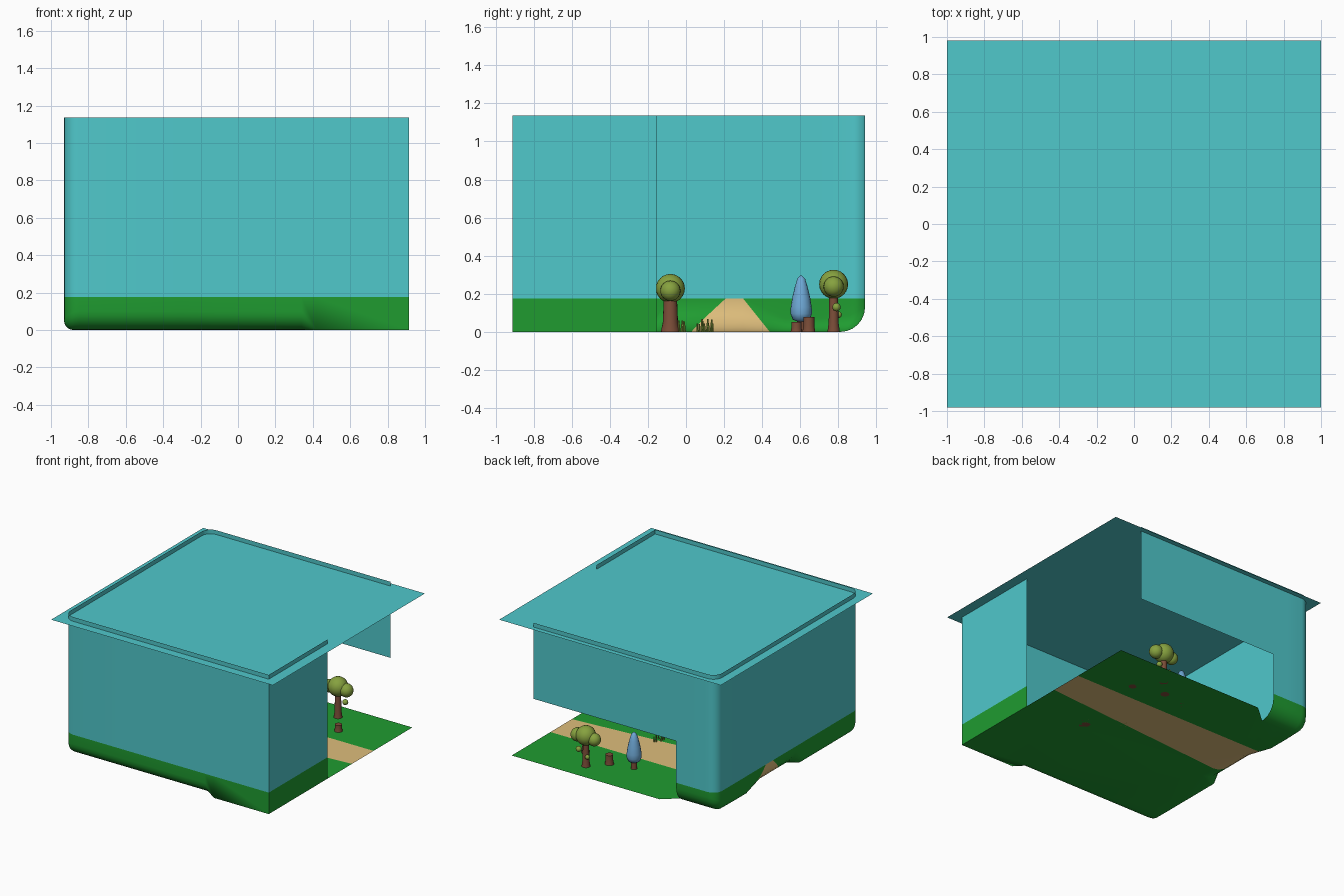
import bpy, bmesh, math, random
from mathutils import Vector

if "Cube" in bpy.data.objects:
    bpy.data.objects.remove(bpy.data.objects["Cube"])

random.seed(4)


def mat(name, r, g, b):
    m = bpy.data.materials.new(name)
    m.diffuse_color = (r, g, b, 1)
    m.use_nodes = True
    m.node_tree.nodes["Principled BSDF"].inputs["Base Color"].default_value = m.diffuse_color
    return m


SKY = mat("sky_blue", .08, .58, .6)
GRASS = mat("ground_green", .014, .33, .03)
SAND = mat("path_sand", .73, .51, .2)
LEAF = mat("leaf_olive", .24, .36, .05)
BARK = mat("bark_brown", .2, .075, .04)
PINE = mat("pine_blue", .16, .4, .68)


def finish(bm, name, mats, angle=40):
    me = bpy.data.meshes.new(name)
    bm.to_mesh(me)
    bm.free()
    ob = bpy.data.objects.new(name, me)
    bpy.context.collection.objects.link(ob)
    for m in mats:
        me.materials.append(m)
    bpy.ops.object.select_all(action='DESELECT')
    ob.select_set(True)
    bpy.context.view_layer.objects.active = ob
    bpy.ops.object.shade_smooth_by_angle(angle=math.radians(angle))
    return ob


# Wall plan: right stub, front, left, back stub
X0, X1, Y0, Y1, R = -.93, .915, -.91, .94, .08
GREEN_TOP, TOP, LINTEL = .175, 1.135, .515


def arc(cx, cy, a0, a1, n=6):
    return [(cx + R * math.cos(math.radians(a0 + (a1 - a0) * i / n)),
             cy + R * math.sin(math.radians(a0 + (a1 - a0) * i / n))) for i in range(n + 1)]


plan = [(X1, -.155), (X1, Y0), (.42, Y0), (.34, Y0), (-.3, Y0)]
plan += arc(X0 + R, Y0 + R, 270, 180)
plan += [(X0, y) for y in (-.7, -.5, -.17, -.1, .1, .3, .4, .52, .7)]
plan += arc(X0 + R, Y1 - R, 180, 90) + [(-.7, Y1), (-.57, Y1)]


# Curve radius between floor and wall along the plan
def inner(x, y):
    left = .05 if y < -.15 else .18 if y < .35 else .13 if y < .45 else .07
    front = .1 if x < .4 else 0
    return Vector((max(x, X0 + left), min(max(y, Y0 + front), Y1 - .13), 0))


# Ground with curved-up edges, cut into grass and path
bm = bmesh.new()
rows = []
for x, y in plan:
    base = inner(x, y)
    d = Vector((x, y, 0)) - base
    h = min(d.length, .165)
    row = []
    for k in range(7):
        t = math.pi / 2 * k / 6
        row.append(bm.verts.new(base + d * math.sin(t) + Vector((0, 0, h * (1 - math.cos(t))))))
    row.append(bm.verts.new((x, y, GREEN_TOP)))
    rows.append(row)
for a, b in zip(rows, rows[1:]):
    for k in range(7):
        bm.faces.new((a[k], a[k + 1], b[k + 1], b[k]))
edge = [bm.verts.new(p) for p in ((-.42, Y1, 0), (X1, Y1, 0))]
bm.faces.new([r[0] for r in rows] + edge)
bmesh.ops.remove_doubles(bm, verts=bm.verts, dist=1e-4)
bmesh.ops.triangulate(bm, faces=[f for f in bm.faces if len(f.verts) > 4])
low = (Vector((0, .09, 0)), Vector((-.08, 1, -1.1)))
high = (Vector((0, .44, 0)), Vector((0, 1, .8)))
for co, no in (low, high):
    bmesh.ops.bisect_plane(bm, geom=bm.verts[:] + bm.edges[:] + bm.faces[:],
                           plane_co=co, plane_no=no, dist=1e-5)
for f in bm.faces:
    c = f.calc_center_median()
    f.material_index = int((c - low[0]).dot(low[1]) > 0 and (c - high[0]).dot(high[1]) < 0)
bmesh.ops.recalc_face_normals(bm, faces=bm.faces)
finish(bm, "ground_and_path", [GRASS, SAND], 60)

# Sky wall, with the high panel over the back opening
bm = bmesh.new()
cols = [[bm.verts.new((x, y, z)) for z in (GREEN_TOP, LINTEL, TOP)] for x, y in plan]
for a, b in zip(cols, cols[1:]):
    for k in range(2):
        bm.faces.new((a[k], b[k], b[k + 1], a[k + 1]))
end = [bm.verts.new((.72, Y1, z)) for z in (LINTEL, TOP)]
bm.faces.new((cols[-1][1], end[0], end[1], cols[-1][2]))
finish(bm, "sky_wall", [SKY])

# Flat ceiling sheet
bm = bmesh.new()
bm.faces.new([bm.verts.new(p) for p in ((-1, -.98, 1.1), (1, -.98, 1.1), (1, .98, 1.1), (-1, .98, 1.1))])
finish(bm, "ceiling", [SKY])


def lathe(name, x, y, prof, m, n=16, angle=40):
    bm = bmesh.new()
    rings = [[bm.verts.new((x + r * math.cos(2 * math.pi * i / n),
                            y + r * math.sin(2 * math.pi * i / n), z)) for i in range(n)]
             for r, z in prof]
    for a, b in zip(rings, rings[1:]):
        for i in range(n):
            j = (i + 1) % n
            bm.faces.new((a[i], a[j], b[j], b[i]))
    bm.faces.new(rings[0][::-1])
    bm.faces.new(rings[-1])
    return finish(bm, name, [m], angle)


def balls(name, items):
    bm = bmesh.new()
    for x, y, z, r in items:
        v = bmesh.ops.create_uvsphere(bm, u_segments=20, v_segments=12, radius=r)["verts"]
        bmesh.ops.translate(bm, verts=v, vec=(x, y, z))
    return finish(bm, name, [LEAF])


# Round trees
def tree(name, x, y, z, w):
    lathe(name + "_trunk", x, y, [(w * 1.25, 0), (w, .05), (w * .85, z - .03)], BARK)
    balls(name + "_leaves", [(x, y, z, .076), (x + .075, y, z - .012, .053), (x - .075, y, z - .015, .05)])


tree("back_tree", .36, .775, .25, .026)
tree("near_tree", .42, -.082, .228, .04)
balls("back_tree_sprigs", [(.415, .79, .13, .022), (.33, .8, .09, .018)])

# Blue pine and its trunk
lathe("pine_trunk", .045, .605, [(.024, 0), (.02, .08)], BARK)
lathe("pine_crown", .045, .605, [(.02, .055), (.045, .065), (.056, .095), (.055, .13), (.047, .18),
                                 (.034, .235), (.02, .28), (.005, .295)], PINE, 16, 60)

# Stumps
lathe("tall_stump", .24, .645, [(.034, 0), (.029, .03), (.029, .078)], BARK)
lathe("short_stump", .5, .58, [(.031, 0), (.027, .02), (.027, .053)], BARK)


# Grass tufts
def tuft(name, x, y, w, n):
    bm = bmesh.new()
    for i in range(n):
        a = x + random.uniform(-.025, .025)
        b = y + w * (i / (n - 1) - .5)
        h = random.uniform(.04, .075)
        lean = random.uniform(-.008, .008)
        v = bmesh.ops.create_cone(bm, cap_ends=True, segments=6, radius1=.005, radius2=.004, depth=h)["verts"]
        for q in v:
            q.co += Vector((a, b + lean * (q.co.z / h + .5), h / 2))
    finish(bm, name, [LEAF])


tuft("path_grass", .17, .1, .08, 9)
tuft("tree_grass", .42, -.03, .05, 6)
